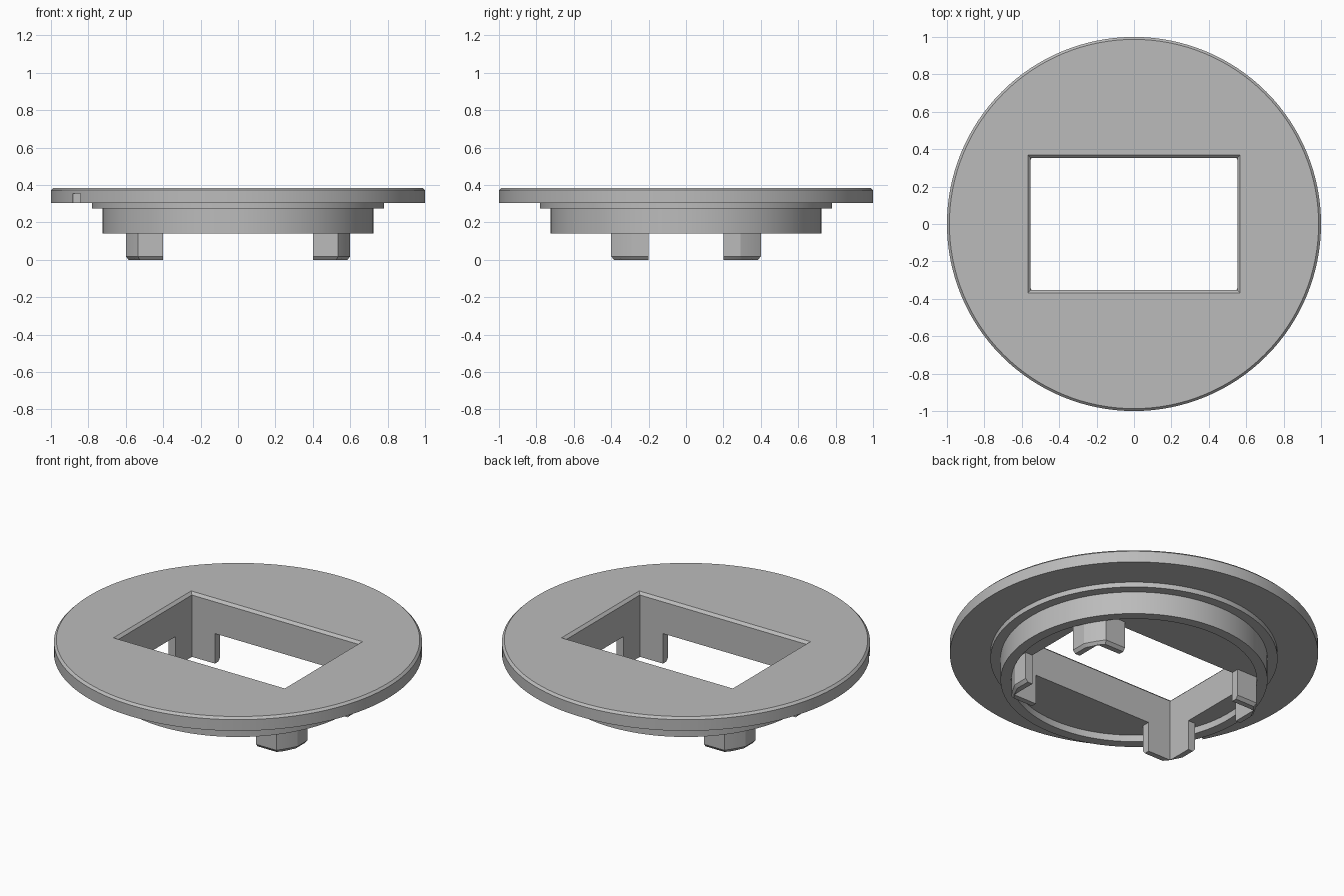
import bpy, bmesh
from math import sin, cos, tau, asin, acos, radians

cube = bpy.data.objects.get("Cube")
if cube:
    bpy.data.objects.remove(cube, do_unlink=True)

grey = bpy.data.materials.new("mid grey")
grey.use_nodes = True
grey.diffuse_color = (0.5, 0.5, 0.5, 1)
grey.node_tree.nodes["Principled BSDF"].inputs["Base Color"].default_value = (0.5, 0.5, 0.5, 1)


def loft(name, sections):
    """Skin closed outlines, each given as (points, z), and cap both ends."""
    bm = bmesh.new()
    rings = [[bm.verts.new((x, y, z)) for x, y in pts] for pts, z in sections]
    for a, b in zip(rings, rings[1:]):
        for i in range(len(a)):
            j = (i + 1) % len(a)
            bm.faces.new((a[i], a[j], b[j], b[i]))
    bm.faces.new(rings[0])
    bm.faces.new(rings[-1])
    bmesh.ops.recalc_face_normals(bm, faces=bm.faces)
    mesh = bpy.data.meshes.new(name)
    bm.to_mesh(mesh)
    bm.free()
    mesh.materials.append(grey)
    obj = bpy.data.objects.new(name, mesh)
    bpy.context.collection.objects.link(obj)
    return obj


def activate(obj):
    bpy.ops.object.select_all(action='DESELECT')
    obj.select_set(True)
    bpy.context.view_layer.objects.active = obj


def cut(obj, cutter):
    cutter.hide_render = True
    mod = obj.modifiers.new("cut", 'BOOLEAN')
    mod.operation, mod.solver, mod.object = 'DIFFERENCE', 'EXACT', cutter
    activate(obj)
    bpy.ops.object.modifier_apply(modifier=mod.name)
    bpy.data.objects.remove(cutter, do_unlink=True)


def circle(r, n=128):
    return [(r * cos(tau * i / n), r * sin(tau * i / n)) for i in range(n)]


def rect(hx, hy):
    return [(-hx, -hy), (hx, -hy), (hx, hy), (-hx, hy)]


# Stepped round plate with a shallow recess underneath
TOP, RECESS = 0.385, 0.18
profile = [(0.667, RECESS), (0.667, 0.14), (0.725, 0.14), (0.725, 0.275),
           (0.78, 0.275), (0.78, 0.305), (1, 0.305), (1, 0.372), (0.987, TOP)]
plate = loft("round_plate", [(circle(r), z) for r, z in profile])

# Rectangular opening with a chamfered upper rim
HX, HY = 0.553, 0.353
cut(plate, loft("opening_cutter", [(rect(HX, HY), 0), (rect(HX, HY), TOP - 0.015),
                                   (rect(HX + 0.015, HY + 0.015), TOP),
                                   (rect(HX + 0.015, HY + 0.015), 0.5)]))

# Small notch in the lower edge of the rim
notch = [(x - 0.857, y - 0.5) for x, y in rect(0.024, 0.04)]
cut(plate, loft("notch_cutter", [(notch, 0.29), (notch, 0.355)]))


# Corner legs: L-shaped brackets rounded to fit inside the ring
def bracket(inset, sx, sy):
    x, y, r = 0.6 - inset, 0.4 - inset, 0.667 - inset
    start, end = asin(y / r), acos(x / r)
    arc = [start + (end - start) * i / 6 for i in range(7)]
    pts = [(0.4, y)] + [(r * cos(a), r * sin(a)) for a in arc]
    pts += [(x, 0.2), (HX, 0.2), (HX, HY), (0.4, HY)]
    return [(sx * px, sy * py) for px, py in pts]


parts = [plate]
for sx, side in ((-1, "right"), (1, "left")):
    for sy, end in ((-1, "front"), (1, "back")):
        parts.append(loft(f"{end}_{side}_leg", [(bracket(0.015, sx, sy), 0),
                                                (bracket(0, sx, sy), 0.018),
                                                (bracket(0, sx, sy), RECESS + 0.01)]))

for part in parts:
    activate(part)
    bpy.ops.object.shade_smooth_by_angle(angle=radians(25))
